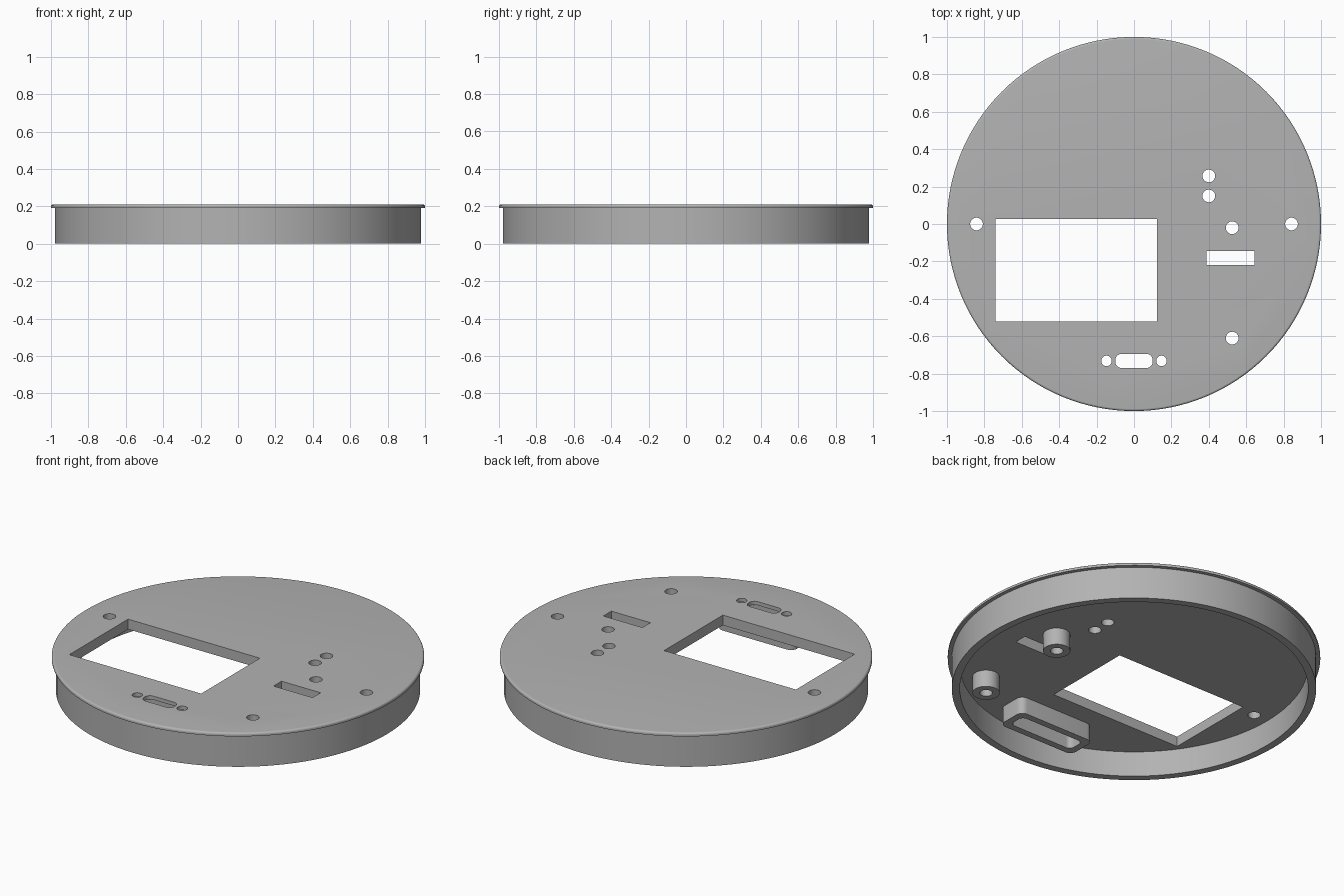
import bpy, bmesh, math

old = bpy.data.objects.get("Cube")
if old:
    bpy.data.objects.remove(old, do_unlink=True)

TOP, PLATE, POST_END = 0.21, 0.15, 0.05

grey = bpy.data.materials.new("plain grey")
grey.use_nodes = True
COLOUR = (0.45, 0.45, 0.45, 1)
grey.diffuse_color = COLOUR
grey.node_tree.nodes["Principled BSDF"].inputs["Base Color"].default_value = COLOUR


def make_object(name, bm):
    bmesh.ops.recalc_face_normals(bm, faces=bm.faces)
    mesh = bpy.data.meshes.new(name)
    bm.to_mesh(mesh)
    bm.free()
    mesh.materials.append(grey)
    obj = bpy.data.objects.new(name, mesh)
    bpy.context.collection.objects.link(obj)
    return obj


def lathe(name, profile, steps=128):
    """Closed solid of revolution whose profile starts and ends on the axis."""
    bm = bmesh.new()
    verts = [bm.verts.new((r, 0, z)) for r, z in profile]
    edges = [bm.edges.new(pair) for pair in zip(verts, verts[1:])]
    bmesh.ops.spin(bm, geom=verts + edges, cent=(0, 0, 0), axis=(0, 0, 1),
                   angle=math.tau, steps=steps)
    bmesh.ops.remove_doubles(bm, verts=bm.verts, dist=1e-5)
    bmesh.ops.dissolve_limit(bm, angle_limit=0.001, verts=bm.verts, edges=bm.edges)
    return make_object(name, bm)


def circle(x, y, r, n=32):
    return [(x + r * math.cos(math.tau * i / n), y + r * math.sin(math.tau * i / n))
            for i in range(n)]


def rounded(x, y, w, h, r, n=8):
    pts = []
    for k, (sx, sy) in enumerate([(1, 1), (-1, 1), (-1, -1), (1, -1)]):
        for i in range(n + 1):
            a = (k + i / n) * math.pi / 2
            pts.append((x + sx * (w / 2 - r) + r * math.cos(a),
                        y + sy * (h / 2 - r) + r * math.sin(a)))
    return pts


def rectangle(x0, x1, y0, y1):
    return [(x0, y0), (x1, y0), (x1, y1), (x0, y1)]


def prisms(name, outlines, z0, z1):
    bm = bmesh.new()
    for pts in outlines:
        low = [bm.verts.new((x, y, z0)) for x, y in pts]
        high = [bm.verts.new((x, y, z1)) for x, y in pts]
        bm.faces.new(low[::-1])
        bm.faces.new(high)
        for i in range(len(pts)):
            j = (i + 1) % len(pts)
            bm.faces.new((low[i], low[j], high[j], high[i]))
    return make_object(name, bm)


def cut(obj, cutter):
    mod = obj.modifiers.new("cut", 'BOOLEAN')
    mod.operation, mod.solver, mod.object = 'DIFFERENCE', 'EXACT', cutter
    bpy.context.view_layer.objects.active = obj
    bpy.ops.object.modifier_apply(modifier=mod.name)


# Lid: recessed underside, hanging rim, small overhanging lip with rounded edge
FILLET = 0.012
lip = [(1 - FILLET + FILLET * math.cos(a), TOP - FILLET + FILLET * math.sin(a))
       for a in (math.pi / 2 * i / 6 for i in range(7))]
lid = lathe("lid", [(0, PLATE), (0.935, PLATE), (0.935, 0), (0.978, 0),
                    (0.978, 0.19), (1, 0.19)] + lip + [(0, TOP)])

# Hollow posts and connector collar under the plate
post_spots = [(0.525, -0.02), (0.525, -0.61)]
posts = [prisms(name, [circle(x, y, 0.073, 48)], POST_END, PLATE)
         for name, (x, y) in zip(("back_post", "front_post"), post_spots)]
collar = prisms("connector_collar", [rounded(0, -0.732, 0.5, 0.18, 0.04)], POST_END, PLATE)

# Openings
hole_spots = post_spots + [(0.4, 0.257), (0.4, 0.15), (-0.842, 0), (0.842, 0)]
openings = [circle(x, y, 0.034) for x, y in hole_spots]
openings += [circle(s * 0.147, -0.732, 0.028) for s in (-1, 1)]
openings += [rounded(0, -0.732, 0.2, 0.075, 0.033),
             rectangle(-0.74, 0.124, -0.522, 0.028),
             rectangle(0.387, 0.643, -0.22, -0.145)]
through = prisms("through_cutter", openings, -0.1, 0.4)
pocket = prisms("pocket_cutter", [rounded(0, -0.732, 0.42, 0.1, 0.03)], -0.1, 0.188)

cut(lid, pocket)
cut(lid, through)
cut(collar, pocket)
for post in posts:
    cut(post, through)
for cutter in (through, pocket):
    bpy.data.objects.remove(cutter, do_unlink=True)

# Smooth the round walls, keep the edges crisp
bpy.ops.object.select_all(action='DESELECT')
for obj in [lid, collar] + posts:
    obj.select_set(True)
bpy.context.view_layer.objects.active = lid
bpy.ops.object.shade_smooth_by_angle(angle=math.radians(30))
